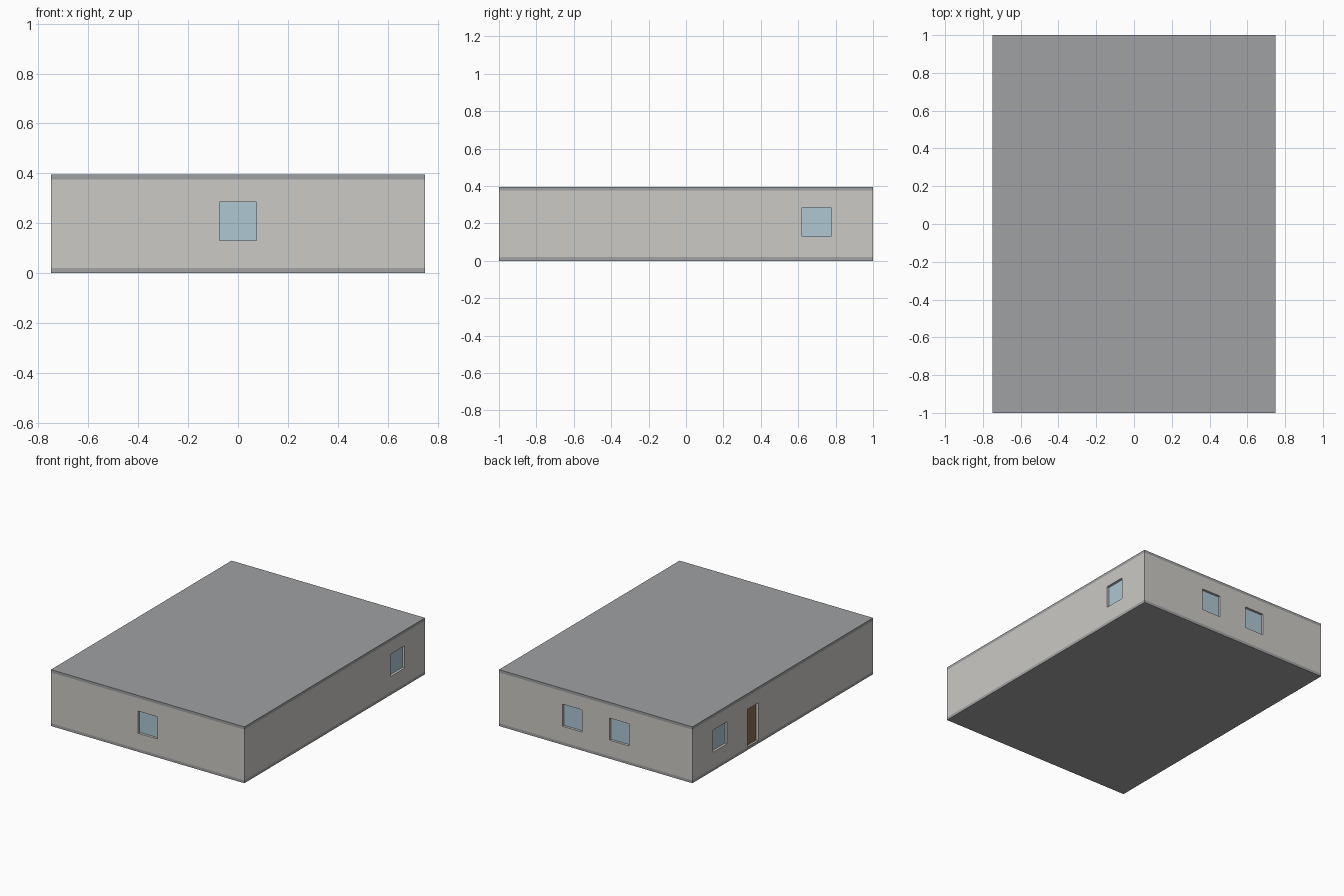
import bpy, bmesh
from mathutils import Matrix, Vector

if "Cube" in bpy.data.objects:
    bpy.data.objects.remove(bpy.data.objects["Cube"])

W, L, H = 1.5, 2.0, 0.395      # overall footprint and height
SLAB, WALL = 0.02, 0.04        # slab and wall thickness
SILL, HEAD = 0.13, 0.285       # opening heights
RECESS, PANE = 0.017, 0.008    # pane set-back and thickness


def material(name, color):
    m = bpy.data.materials.new(name)
    m.diffuse_color = (*color, 1)
    m.use_nodes = True
    m.node_tree.nodes["Principled BSDF"].inputs["Base Color"].default_value = m.diffuse_color
    return m


wall_mat = material("plaster", (0.60, 0.585, 0.56))
roof_mat = material("roof_grey", (0.35, 0.355, 0.36))
floor_mat = material("floor_grey", (0.37, 0.37, 0.37))
glass_mat = material("glass", (0.42, 0.57, 0.65))
door_mat = material("wood", (0.25, 0.16, 0.10))


def box(name, lo, hi, mat=None):
    lo, hi = Vector(lo), Vector(hi)
    bm = bmesh.new()
    bmesh.ops.create_cube(bm, size=1, matrix=Matrix.Translation((lo + hi) / 2)
                          @ Matrix.Diagonal((*(hi - lo), 1)))
    me = bpy.data.meshes.new(name)
    bm.to_mesh(me)
    bm.free()
    ob = bpy.data.objects.new(name, me)
    bpy.context.collection.objects.link(ob)
    if mat:
        me.materials.append(mat)
    return ob


def cut(target, cutter):
    cutter.hide_render = True
    cutter.hide_set(True)
    cutter.display_type = 'WIRE'
    mod = target.modifiers.new(cutter.name, 'BOOLEAN')
    mod.operation, mod.solver, mod.object = 'DIFFERENCE', 'EXACT', cutter


def wall_box(name, side, centre, width, z0, z1, d0, d1, mat=None):
    """Box on a wall: centred along it, from depth d0 to d1 inside its face."""
    axis, sign = ('xy'.index(side[1]), 1 if side[0] == '+' else -1)
    half = (W / 2, L / 2)[axis]
    depth = sorted((sign * (half - d0), sign * (half - d1)))
    lo, hi = [0, 0, z0], [0, 0, z1]
    lo[axis], hi[axis] = depth
    lo[1 - axis], hi[1 - axis] = centre - width / 2, centre + width / 2
    return box(name, lo, hi, mat)


# Floor and roof slabs
box("floor_slab", (-W / 2, -L / 2, 0), (W / 2, L / 2, SLAB), floor_mat)
box("roof_slab", (-W / 2, -L / 2, H - SLAB), (W / 2, L / 2, H), roof_mat)

# Hollow wall shell
walls = box("walls", (-W / 2, -L / 2, SLAB), (W / 2, L / 2, H - SLAB), wall_mat)
cut(walls, box("room_cutter", (-W / 2 + WALL, -L / 2 + WALL, -0.1),
               (W / 2 - WALL, L / 2 - WALL, H + 0.1)))

# Openings: name, wall, centre along wall, width, bottom, material
openings = [
    ("front_window", "-y", 0.0, 0.15, SILL, glass_mat),
    ("right_window", "+x", 0.697, 0.155, SILL, glass_mat),
    ("back_window_right", "+y", 0.182, 0.15, SILL, glass_mat),
    ("back_window_left", "+y", -0.182, 0.15, SILL, glass_mat),
    ("left_window", "-x", 0.695, 0.155, SILL, glass_mat),
    ("door", "-x", 0.33, 0.12, SLAB, door_mat),
]
for name, side, c, w, z0, mat in openings:
    cut_z0 = z0 - 0.01 if z0 == SLAB else z0
    cut(walls, wall_box(name + "_cutter", side, c, w, cut_z0, HEAD, -0.05, WALL + 0.05))
    wall_box(name, side, c, w, z0, HEAD, RECESS, RECESS + PANE, mat)
